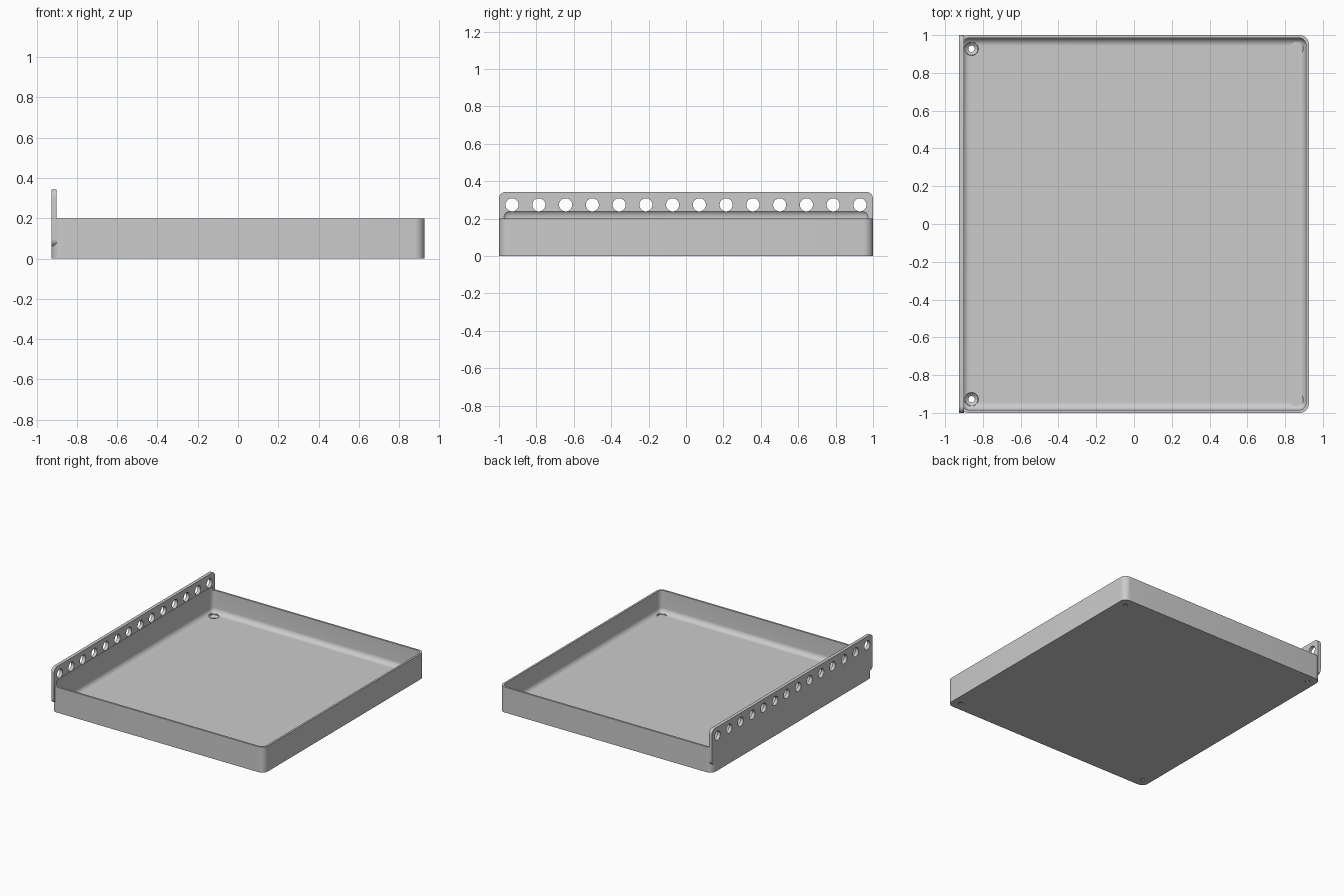
import bpy, bmesh, math
from mathutils import Matrix, Vector

cube = bpy.data.objects.get("Cube")
if cube:
    bpy.data.objects.remove(cube, do_unlink=True)

grey = bpy.data.materials.new("plain grey")
grey.use_nodes = True
grey.diffuse_color = (0.6, 0.6, 0.6, 1)
grey.node_tree.nodes["Principled BSDF"].inputs["Base Color"].default_value = (0.6, 0.6, 0.6, 1)


def make_object(name, bm):
    bmesh.ops.recalc_face_normals(bm, faces=bm.faces)
    mesh = bpy.data.meshes.new(name)
    bm.to_mesh(mesh)
    bm.free()
    mesh.materials.append(grey)
    obj = bpy.data.objects.new(name, mesh)
    bpy.context.collection.objects.link(obj)
    return obj


def rounded_box(name, low, high, radius, axis=None):
    """Box between two corners; rounds the edges along one axis, or all edges."""
    low, high = Vector(low), Vector(high)
    bm = bmesh.new()
    bmesh.ops.create_cube(bm, size=1)
    for v in bm.verts:
        v.co = (low + high) / 2 + v.co * (high - low)
    edges = [e for e in bm.edges if axis is None
             or abs(e.verts[0].co[axis] - e.verts[1].co[axis]) > 1e-4]
    bmesh.ops.bevel(bm, geom=edges, offset=radius, segments=8, profile=0.5,
                    affect='EDGES', clamp_overlap=True)
    return make_object(name, bm)


def add_cone(bm, center, r1, r2, depth, turn=Matrix()):
    bmesh.ops.create_cone(bm, cap_ends=True, segments=32, radius1=r1, radius2=r2,
                          depth=depth, matrix=Matrix.Translation(center) @ turn)


def combine(target, tool, operation):
    """Apply a boolean and discard the tool."""
    mod = target.modifiers.new(operation.title(), 'BOOLEAN')
    mod.object, mod.operation, mod.solver = tool, operation, 'EXACT'
    bpy.context.view_layer.objects.active = target
    bpy.ops.object.modifier_apply(modifier=mod.name)
    bpy.data.objects.remove(tool, do_unlink=True)


HALF_X, HALF_Y = 0.926, 1.0
FLOOR, WALL = 0.025, 0.015

# Tray block with rounded upright corners, joined to the tall mounting strip
tray = rounded_box("tray_with_mounting_strip", (-HALF_X, -HALF_Y, 0),
                   (HALF_X, HALF_Y, 0.2), 0.05, axis=2)
strip = rounded_box("mounting_strip", (-HALF_X, -HALF_Y, 0.06),
                    (-HALF_X + 0.026, HALF_Y, 0.343), 0.036, axis=0)
combine(tray, strip, 'UNION')

# Cavity, rounded all over, also biting into the foot of the strip
cavity = rounded_box("cavity_cutter", (-HALF_X + WALL, -HALF_Y + WALL, FLOOR),
                     (HALF_X - WALL, HALF_Y - WALL, 0.25), 0.04)
combine(tray, cavity, 'DIFFERENCE')

# Row of round holes along the strip and screw holes in the floor corners
corners = [(x, y) for x in (-0.86, 0.86) for y in (-0.928, 0.928)]
drills = bmesh.new()
sideways = Matrix.Rotation(math.pi / 2, 4, 'Y')
for i in range(14):
    y = -0.93 + i * 1.86 / 13
    add_cone(drills, (-HALF_X, y, 0.274), 0.035, 0.035, 0.2, sideways)
for x, y in corners:
    add_cone(drills, (x, y, 0), 0.017, 0.017, 0.1)
combine(tray, make_object("drill_cutter", drills), 'DIFFERENCE')

# Countersinks: a tapered seat under a short straight recess
seats, recesses = bmesh.new(), bmesh.new()
for x, y in corners:
    add_cone(seats, (x, y, 0.014), 0.016, 0.036, 0.018)
    add_cone(recesses, (x, y, 0.046), 0.036, 0.036, 0.048)
combine(tray, make_object("seat_cutter", seats), 'DIFFERENCE')
combine(tray, make_object("recess_cutter", recesses), 'DIFFERENCE')

# Smooth the rounded parts, keep the rims crisp
bpy.ops.object.select_all(action='DESELECT')
tray.select_set(True)
bpy.context.view_layer.objects.active = tray
bpy.ops.object.shade_smooth_by_angle(angle=math.radians(30))
